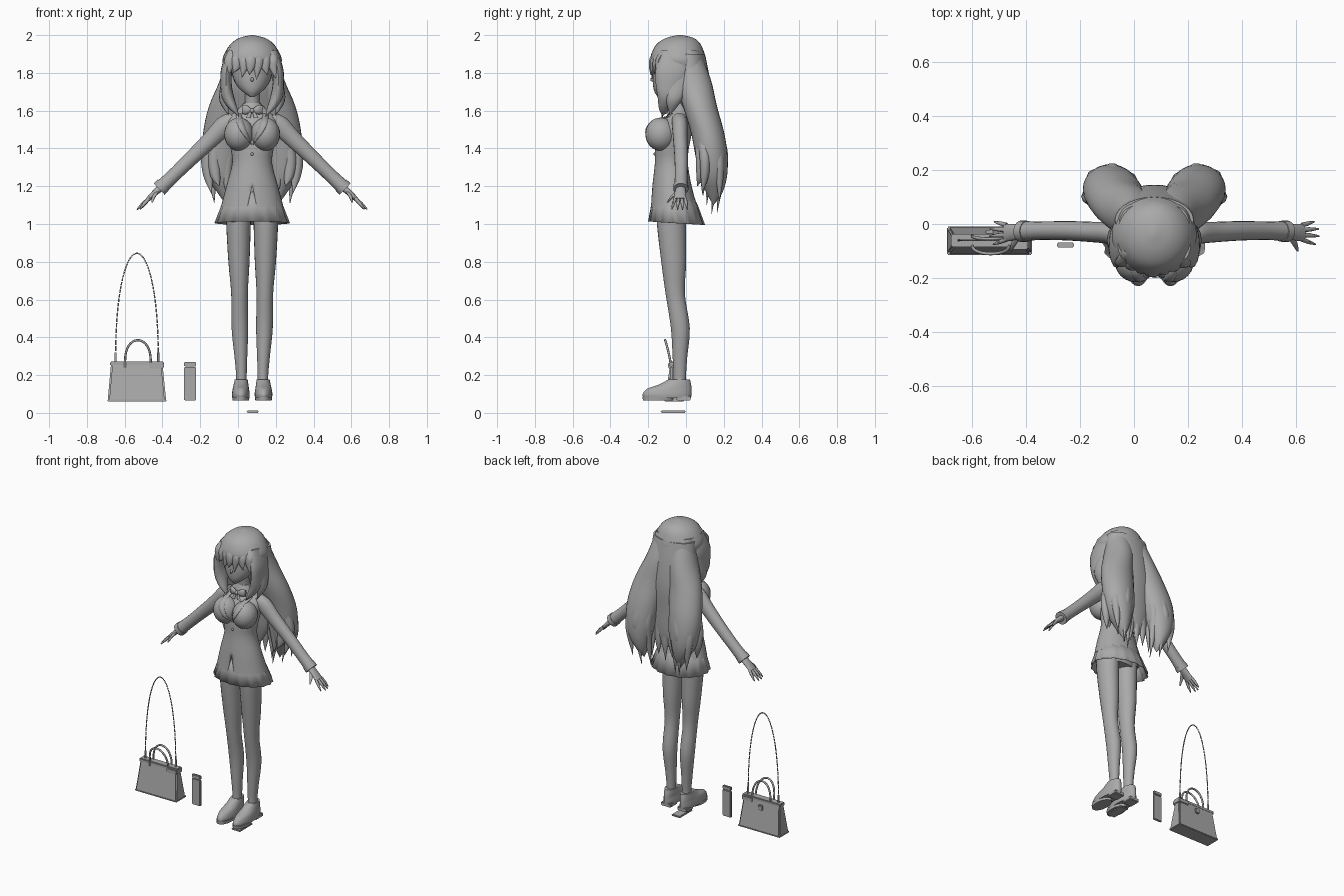
import bpy, bmesh, math
from mathutils import Vector

CX = 0.075  # figure centre line
grey = bpy.data.materials.new("plain_grey")
grey.diffuse_color = (0.4, 0.4, 0.4, 1)


def finish(name, bm, smooth=40):
    bmesh.ops.recalc_face_normals(bm, faces=bm.faces)
    me = bpy.data.meshes.new(name)
    bm.to_mesh(me)
    bm.free()
    me.materials.append(grey)
    ob = bpy.data.objects.new(name, me)
    bpy.context.collection.objects.link(ob)
    if smooth:
        bpy.ops.object.select_all(action='DESELECT')
        bpy.context.view_layer.objects.active = ob
        ob.select_set(True)
        bpy.ops.object.shade_smooth_by_angle(angle=math.radians(smooth))
    return ob


def spline(rows, k):
    """Catmull-Rom samples through rows of numbers."""
    out = []
    for i in range(len(rows) - 1):
        a, b, c, d = (rows[max(0, min(len(rows) - 1, i + j))] for j in (-1, 0, 1, 2))
        for t in (j / k for j in range(k)):
            out.append([0.5 * (2 * q + (r - p) * t + (2 * p - 5 * q + 4 * r - s) * t * t
                               + (3 * q - p - 3 * r + s) * t ** 3) for p, q, r, s in zip(a, b, c, d)])
    return out + [list(rows[-1])]


def loft(name, rings, side=1, n=20, k=4, tilt=0, cx=CX, smooth=50):
    """Skin elliptical rings (x, y, z, rx, ry); tilt turns rings about the y axis."""
    bm = bmesh.new()
    ct, st = math.cos(math.radians(tilt)), math.sin(math.radians(tilt))
    loops = []
    for x, y, z, rx, ry in spline(rings, k):
        rx, ry = max(rx, 0.001), max(ry, 0.001)
        loops.append([])
        for i in range(n):
            a = 2 * math.pi * i / n
            u = rx * math.cos(a)
            loops[-1].append(bm.verts.new((cx + side * (x + u * ct), y + ry * math.sin(a), z + u * st)))
    for lo, hi in zip(loops, loops[1:]):
        for i in range(n):
            bm.faces.new((lo[i], lo[(i + 1) % n], hi[(i + 1) % n], hi[i]))
    bm.faces.new(loops[0])
    bm.faces.new(loops[-1])
    return finish(name, bm, smooth)


def body(name, rows, **kw):
    """Centred loft from rows (z, half width, front y, back y)."""
    return loft(name, [(0, (f + b) / 2, z, w, (b - f) / 2) for z, w, f, b in rows], **kw)


def prism(name, x, y, z, top=None, bevel=0.004):
    """Box from ranges; top gives other x and y ranges for the upper face."""
    bm = bmesh.new()
    tx, ty = top or (x, y)
    vs = [bm.verts.new((xx[i], yy[j], h)) for xx, yy, h in ((x, y, z[0]), (tx, ty, z[1]))
          for i, j in ((0, 0), (1, 0), (1, 1), (0, 1))]
    for f in ((0, 1, 2, 3), (4, 5, 6, 7), (0, 1, 5, 4), (1, 2, 6, 5), (2, 3, 7, 6), (3, 0, 4, 7)):
        bm.faces.new([vs[i] for i in f])
    if bevel:
        bmesh.ops.bevel(bm, geom=bm.edges[:], offset=bevel, segments=2, affect='EDGES')
    return finish(name, bm, 35)


def tube(name, pts, r):
    cu = bpy.data.curves.new(name, 'CURVE')
    cu.dimensions, cu.bevel_depth, cu.bevel_resolution, cu.use_fill_caps = '3D', r, 2, True
    sp = cu.splines.new('POLY')
    sp.points.add(len(pts) - 1)
    for p, co in zip(sp.points, pts):
        p.co = (*co, 1)
    cu.materials.append(grey)
    ob = bpy.data.objects.new(name, cu)
    bpy.context.collection.objects.link(ob)


def ball(name, c, r):
    bm = bmesh.new()
    bmesh.ops.create_uvsphere(bm, u_segments=24, v_segments=16, radius=1)
    for v in bm.verts:
        v.co = Vector([c[i] + v.co[i] * r[i] for i in range(3)])
    return finish(name, bm)


# Jacket, with a wedge notch cut in the front hem
jacket = body("jacket", [(1.09, .166, -.187, .06), (1.2, .137, -.178, .03), (1.32, .106, -.165, .01),
                         (1.4, .114, -.163, .015), (1.48, .13, -.155, .03), (1.55, .132, -.12, .03),
                         (1.6, .085, -.085, .015), (1.64, .04, -.075, .0)], n=36)
notch = prism("hem_notch_cutter", (CX - .027, CX + .027), (-.3, -.168), (1.08, 1.2),
              top=((CX - .001, CX + .001), (-.3, -.168)), bevel=0)
notch.hide_render = notch.hide_viewport = True
mod = jacket.modifiers.new("notch", 'BOOLEAN')
mod.object, mod.operation = notch, 'DIFFERENCE'

# Pleated skirt
bm = bmesh.new()
rows = []
for z, rx, ry, cy in ((1.17, .135, .10, -.07), (1.09, .165, .125, -.06), (1.005, .195, .147, -.05)):
    rows.append([])
    for i in range(48):
        a = 2 * math.pi * i / 48
        f = 1 + (.025, 0, -.035)[i % 3] * (1.17 - z) / .165
        y = cy + ry * f * math.sin(a)
        drop = .06 * (y + .05) if z < 1.05 else 0
        rows[-1].append(bm.verts.new((CX + rx * f * math.cos(a), y, z - drop)))
for lo, hi in zip(rows, rows[1:]):
    for i in range(48):
        bm.faces.new((lo[i], lo[(i + 1) % 48], hi[(i + 1) % 48], hi[i]))
skirt = finish("pleated_skirt", bm, 20)
skirt.modifiers.new("cloth", 'SOLIDIFY').thickness = .004
body("hips", [(1.03, .135, -.155, .01), (1.1, .13, -.16, .02), (1.16, .12, -.15, .02)])

# Neck and head
body("neck", [(1.58, .045, -.085, .0), (1.64, .038, -.085, -.01), (1.74, .04, -.1, -.02)])
body("head", [(1.673, .012, -.15, -.12), (1.70, .05, -.167, -.06), (1.74, .086, -.175, .0),
              (1.8, .107, -.175, .04), (1.88, .11, -.165, .06), (1.95, .07, -.12, .04)], n=28)
ball("nose", (CX, -.175, 1.765), (.008, .014, .012))

# Collar, bow and jacket button
body("collar", [(1.585, .07, -.105, .03), (1.61, .06, -.098, .015), (1.64, .045, -.085, .005)], k=2)
ball("bow_knot", (CX, -.12, 1.6), (.012, .014, .013))
ball("jacket_button", (CX, -.166, 1.37), (.008, .006, .008))
for s in (1, -1):
    loft("bow_wing", [(0, -.118, 1.6, .006, .006), (.03, -.115, 1.605, .024, .012),
                      (.055, -.105, 1.605, .022, .008)], s, n=10, tilt=90)
    loft("bow_tail", [(.006, -.118, 1.6, .006, .005), (.022, -.128, 1.56, .013, .004)], s, n=8)

# Limbs and other mirrored parts
for s in (1, -1):
    ball("bust", (CX + s * .07, -.133, 1.475), (.078, .082, .088))
    loft("leg", [(.0725, -.075, 1.09, .066, .08), (.0725, -.077, 1.0, .065, .077), (.07, -.065, .8, .056, .066),
                 (.067, -.057, .63, .044, .051), (.065, -.03, .45, .044, .05), (.06, -.032, .3, .034, .039),
                 (.057, -.033, .2, .028, .033), (.058, -.035, .14, .028, .033)], s, n=24)
    loft("shoe", [(.06, -.1, .08, .045, .127), (.06, -.1, .1, .047, .129), (.06, -.088, .128, .043, .117),
                  (.059, -.058, .15, .039, .085), (.058, -.035, .178, .034, .056)], s, n=24)
    x = CX + s * .06
    prism("shoe_heel", (x - .036, x + .036), (-.05, .024), (.065, .09))
    loft("shoe_sole", [(.06, -.148, .065, .043, .08), (.06, -.148, .085, .046, .082)], s, n=24, k=1)
    loft("sleeve", [(.09, -.035, 1.555, .045, .04), (.145, -.033, 1.522, .052, .042), (.22, -.03, 1.447, .045, .038),
                    (.32, -.025, 1.35, .039, .036), (.42, -.025, 1.253, .036, .034),
                    (.487, -.027, 1.19, .039, .037)], s, tilt=46)
    loft("cuff", [(.47, -.027, 1.206, .041, .039), (.492, -.027, 1.185, .042, .04)], s, tilt=46, k=1)
    loft("palm", [(.48, -.027, 1.195, .02, .024), (.515, -.03, 1.165, .016, .03),
                  (.552, -.032, 1.13, .012, .034)], s, n=14, tilt=46)
    for i, (tip, y) in enumerate(((.596, -.075), (.61, -.045), (.608, -.018), (.592, .008))):
        y0 = -.057 + i * .0175
        loft("finger", [(.545, y0, 1.136, .009, .009), ((.545 + tip) / 2, (y0 + y) / 2, 1.108, .009, .008),
                        (tip, y, 1.076 + .002 * abs(i - 1.5), .003, .003)], s, n=8, tilt=46)
    loft("thumb", [(.505, -.045, 1.17, .012, .014), (.52, -.072, 1.145, .01, .011),
                   (.53, -.098, 1.115, .004, .004)], s, n=8)

# Lapels laid on the chest surface
bpy.context.view_layer.update()
deps = bpy.context.evaluated_depsgraph_get()
lapels = []
for s in (1, -1):
    strip = []
    for i in range(13):
        t = i / 12
        w = .038 * math.sin(math.pi * min(1, .25 + .75 * t))
        z = 1.585 - .165 * t
        for dx in (0, w / 2, w):
            px = CX + s * (.058 * (1 - t) + .002 + dx)
            hit, loc = bpy.context.scene.ray_cast(deps, (px, -1, z), (0, 1, 0))[:2]
            strip.append((px, (loc.y if hit else -.12) - .004, z))
    lapels.append(strip)
for strip in lapels:
    bm = bmesh.new()
    vs = [bm.verts.new(p) for p in strip]
    for i in range(12):
        for j in (0, 1):
            a = 3 * i + j
            bm.faces.new((vs[a], vs[a + 1], vs[a + 4], vs[a + 3]))
    finish("lapel", bm).modifiers.new("cloth", 'SOLIDIFY').thickness = .005

# Hair: cap and long centre fall
body("hair_cap", [(1.835, .15, -.165, .108), (1.87, .157, -.187, .107), (1.91, .143, -.18, .096),
                  (1.955, .112, -.153, .075), (1.985, .068, -.105, .04), (2.0, .008, -.045, -.02)], n=32)
loft("hair_back", [(0, .015, 1.9, .145, .085), (0, .03, 1.75, .158, .1), (0, .065, 1.6, .15, .08),
                   (0, .09, 1.45, .12, .05), (0, .1, 1.3, .085, .035), (0, .105, 1.2, .03, .015)], n=28)
for i in range(5):
    x = (i - 2) * .042
    loft("centre_lock", [(x, .08, 1.55, .045, .04), (x * 1.1, .105, 1.35, .035, .025),
                         (x * 1.15, .115, 1.22, .022, .015), (x * 1.2, .11, 1.1 + .03 * (i % 2), 0, 0)], n=10)
# Fringe
for i, (x, tip, z) in enumerate(((-.115, -.135, 1.77), (-.078, -.1, 1.80), (-.04, -.055, 1.775), (-.008, -.015, 1.79),
                                 (.028, .022, 1.765), (.065, .08, 1.79), (.105, .13, 1.76))):
    e = abs(x) * .35
    loft("fringe_lock", [(x * .8, -.135 + e, 1.94, .02, .02), (x, -.177 + e, 1.88, .03, .018),
                         (x * 1.05, -.187 + e, 1.83, .022, .012), (tip, -.19 + e, z, 0, 0)], n=10)
# Mirrored face locks, side lobes and their pointed ends
for s in (1, -1):
    loft("face_lock", [(.11, -.07, 1.92, .025, .06), (.135, -.075, 1.82, .03, .085), (.138, -.085, 1.74, .03, .075),
                       (.128, -.1, 1.67, .033, .05), (.1, -.115, 1.61, .022, .028), (.07, -.125, 1.57, 0, 0)], s, n=16)
    loft("outer_lock", [(.12, -.04, 1.85, .03, .07), (.142, -.05, 1.74, .025, .06), (.148, -.065, 1.65, .025, .04),
                        (.125, -.085, 1.575, 0, 0)], s, n=12)
    loft("hair_lobe", [(.06, .0, 1.92, .07, .07), (.08, .035, 1.77, .088, .095), (.125, .075, 1.62, .105, .09),
                       (.152, .115, 1.48, .108, .088), (.162, .135, 1.36, .1, .085), (.16, .145, 1.25, .075, .072),
                       (.145, .15, 1.16, .035, .04), (.135, .145, 1.1, 0, 0)], s, n=28)
    for x, y, tx, ty, tz in ((.235, .1, .215, .085, 1.16), (.2, .08, .175, .06, 1.2), (.215, .17, .2, .175, 1.11),
                             (.155, .195, .14, .165, 1.06), (.1, .165, .09, .135, 1.05), (.13, .085, .13, .09, 1.15)):
        loft("lobe_lock", [(x * .85, y * .85, 1.5, .03, .03), (x, y, 1.36, .034, .03),
                           ((x + tx) / 2 + .006, (y + ty) / 2 + .006, 1.25, .026, .022), (tx, ty, tz, 0, 0)], s, n=10)

# Handbag with closing bar, clasp and flap tab
prism("handbag_body", (-.69, -.38), (-.113, -.012), (.062, .262), top=((-.672, -.4), (-.083, -.04)), bevel=.008)
prism("handbag_base", (-.692, -.378), (-.115, -.01), (.06, .072))
prism("handbag_bar", (-.677, -.393), (-.086, -.037), (.25, .272))
prism("handbag_tab", (-.47, -.392), (-.094, -.03), (.236, .265))
prism("handbag_clasp", (-.55, -.52), (-.038, -.022), (.2, .235))
for y, lean in ((-.082, -.028), (-.045, -.01)):
    arch = [(-.53 + .068 * math.cos(math.pi * i / 24), y + lean * math.sin(math.pi * i / 24),
             .265 + .12 * math.sin(math.pi * i / 24) ** .8) for i in range(25)]
    tube("handbag_handle", [(-.462, y, .24)] + arch + [(-.598, y, .24)], .006)

# Shoulder chain made of separate links
chain = [(-.535 + .113 * math.cos(math.pi * i / 120), -.06,
          .28 + .565 * math.sin(math.pi * i / 120) ** .9) for i in range(121)]
for i in range(0, 120, 2):
    tube("chain_link", [chain[i], (Vector(chain[i]) * .2 + Vector(chain[i + 2]) * .8)], .0035)
for x in (-.648, -.422):
    tube("chain_hook", [(x, -.06, .255), (x, -.06, .32)], .006)

# Standing phone and flat card
prism("phone", (-.285, -.222), (-.085, -.07), (.065, .243))
prism("phone_top", (-.285, -.222), (-.087, -.069), (.245, .27))
prism("flat_card", (.045, .11), (-.135, .0), (0, .012))
